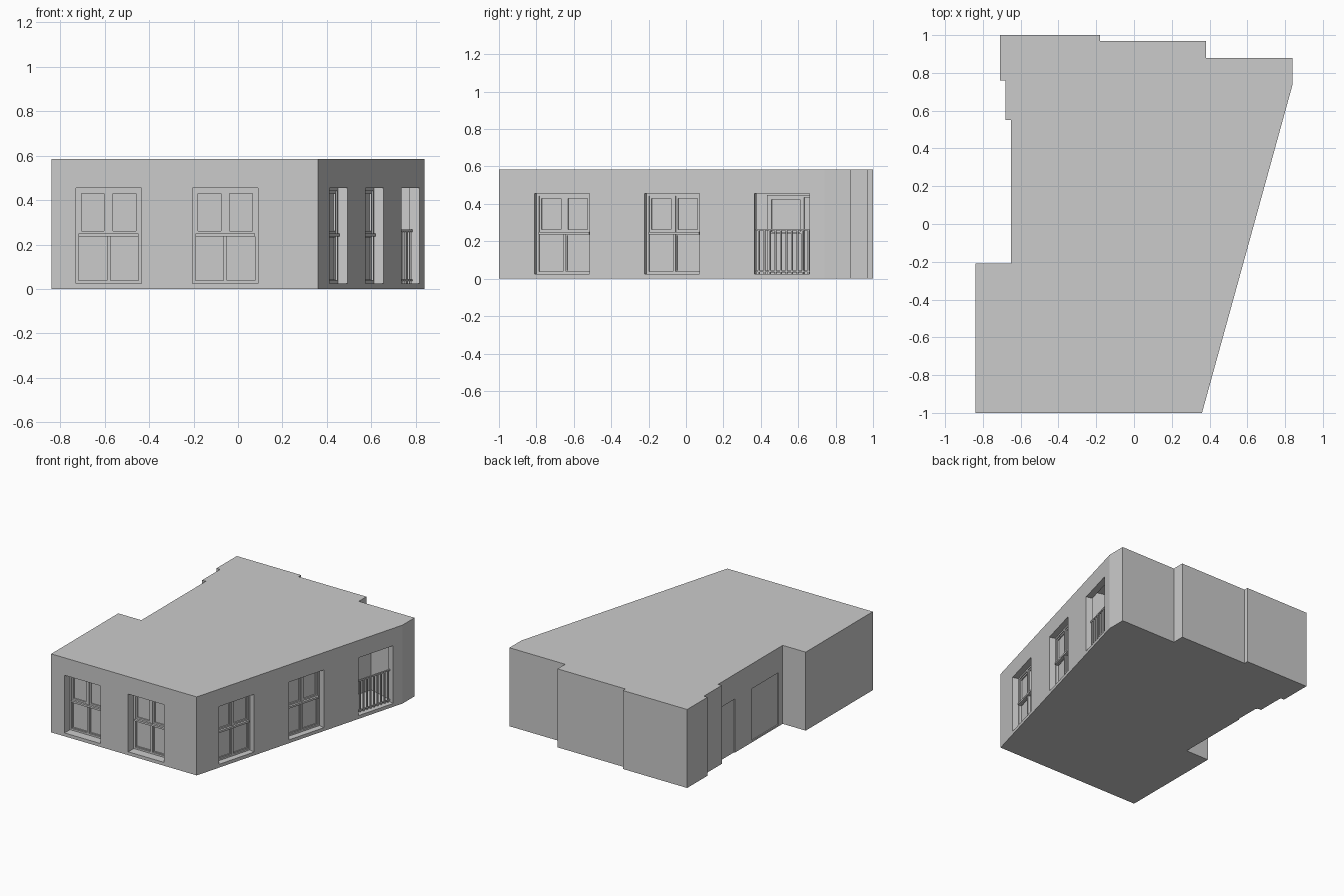
import bpy, bmesh
from mathutils import Matrix, Vector

if "Cube" in bpy.data.objects:
    bpy.data.objects.remove(bpy.data.objects["Cube"])

H = 0.585


def wall_frame(x, y, ux, uy):
    """Local axes of a wall: u along it, d inward, z up."""
    u = Vector((ux, uy, 0)).normalized()
    d = Vector((-u.y, u.x, 0))
    m = Matrix.Identity(4)
    for i in range(3):
        m[i][0], m[i][1] = u[i], d[i]
    m[0][3], m[1][3] = x, y
    return m


def boxes(name, frame, parts):
    """One object made of boxes (u0, u1, d0, d1, z0, z1) in a wall frame."""
    bm = bmesh.new()
    for u0, u1, d0, d1, z0, z1 in parts:
        size = Matrix.Diagonal((u1 - u0, d1 - d0, z1 - z0, 1))
        pos = Matrix.Translation(((u0 + u1) / 2, (d0 + d1) / 2, (z0 + z1) / 2))
        bmesh.ops.create_cube(bm, size=1, matrix=frame @ pos @ size)
    me = bpy.data.meshes.new(name)
    bm.to_mesh(me)
    bm.free()
    ob = bpy.data.objects.new(name, me)
    bpy.context.collection.objects.link(ob)
    return ob


def cut(frame, *box):
    """Cut one box out of the building."""
    cutter = boxes("cutter", frame, [box])
    cutter.hide_render = True
    mod = building.modifiers.new("cut", 'BOOLEAN')
    mod.operation, mod.solver, mod.object = 'DIFFERENCE', 'EXACT', cutter
    bpy.context.view_layer.objects.active = building
    bpy.ops.object.modifier_apply(modifier=mod.name)
    bpy.data.objects.remove(cutter)


def ring(u0, u1, z0, z1, d0, d1, t):
    """Four bars around a rectangle."""
    return [(u0, u0 + t, d0, d1, z0, z1), (u1 - t, u1, d0, d1, z0, z1),
            (u0 + t, u1 - t, d0, d1, z0, z0 + t), (u0 + t, u1 - t, d0, d1, z1 - t, z1)]


def window(name, frame, u, w, depth):
    """Recessed four-pane window with raised upper sashes."""
    z0, z1, zt = 0.025, 0.455, 0.243
    cut(frame, u, u + w, -0.05, depth, z0, z1)
    f, back, c = depth - 0.015, depth + 0.01, u + w / 2
    parts = ring(u, u + w, z0, z1, f, back, 0.013)
    parts += [(c - 0.008, c + 0.008, f, back, z0 + 0.013, z1 - 0.013),
              (u + 0.013, u + w - 0.013, f - 0.01, back, zt - 0.007, zt + 0.007)]
    for a, b in ((u + 0.013, c - 0.008), (c + 0.008, u + w - 0.013)):
        parts += ring(a, b, zt + 0.007, z1 - 0.013, f + 0.006, back, 0.012)
        parts += ring(a, b, z0 + 0.013, zt - 0.007, f + 0.009, back, 0.005)
    boxes(name, frame, parts)


# Building block extruded from its footprint
plan = [(-0.84, -1), (0.36, -1), (0.84, 0.74), (0.84, 0.88), (0.38, 0.88),
        (0.38, 0.97), (-0.18, 0.97), (-0.18, 1), (-0.71, 1), (-0.71, 0.76),
        (-0.68, 0.76), (-0.68, 0.55), (-0.65, 0.55), (-0.65, -0.21), (-0.84, -0.21)]
bm = bmesh.new()
base = bm.faces.new([bm.verts.new((x, y, 0)) for x, y in plan])
top = bmesh.ops.extrude_face_region(bm, geom=[base])["geom"]
bmesh.ops.translate(bm, vec=(0, 0, H), verts=[v for v in top if isinstance(v, bmesh.types.BMVert)])
bmesh.ops.recalc_face_normals(bm, faces=bm.faces[:])
me = bpy.data.meshes.new("building")
bm.to_mesh(me)
bm.free()
building = bpy.data.objects.new("building", me)
bpy.context.collection.objects.link(building)

front = wall_frame(0, -1, 1, 0)
slant = wall_frame(0.36, -1, 0.48, 1.74)
left = wall_frame(-0.65, 0, 0, -1)
S = (0.48 ** 2 + 1.74 ** 2) ** 0.5 / 1.74   # slanted length per unit of y

# Windows in the front and slanted walls
for i, x in enumerate((-0.73, -0.205)):
    window(f"front_window_{i + 1}", front, x, 0.295, 0.08)
for i, y in enumerate((-0.81, -0.222)):
    window(f"side_window_{i + 1}", slant, (y + 1) * S, 0.306, 0.06)

# Recessed balcony behind the third opening
b, w = 1.365 * S, 0.306
cut(slant, b - 0.1, b + w + 0.03, 0.048, 0.27, 0.02, 0.57)
cut(slant, b, b + w, -0.05, 0.06, 0.025, 0.455)

# Balcony double door
boxes("balcony_door", slant,
      ring(b, b + 0.205, 0.02, 0.447, 0.255, 0.28, 0.013)
      + ring(b + 0.013, b + 0.192, 0.24, 0.434, 0.262, 0.28, 0.01)
      + [(b + 0.205, b + 0.335, 0.255, 0.28, 0.434, 0.447)])

# Balcony railing
n = 10
boxes("railing", slant,
      [(b, b + w, 0.033, 0.043, 0.257, 0.267), (b, b + w, 0.033, 0.043, 0.035, 0.043)]
      + [(u - 0.004, u + 0.004, 0.034, 0.042, 0.025, 0.26)
         for u in (b + w * (k + 0.5) / n for k in range(n))])

# Shallow doorways in the left wall
cut(left, -0.54, -0.35, -0.02, 0.008, -0.05, 0.40)
cut(left, -0.15, 0.16, -0.02, 0.008, 0.012, 0.40)
